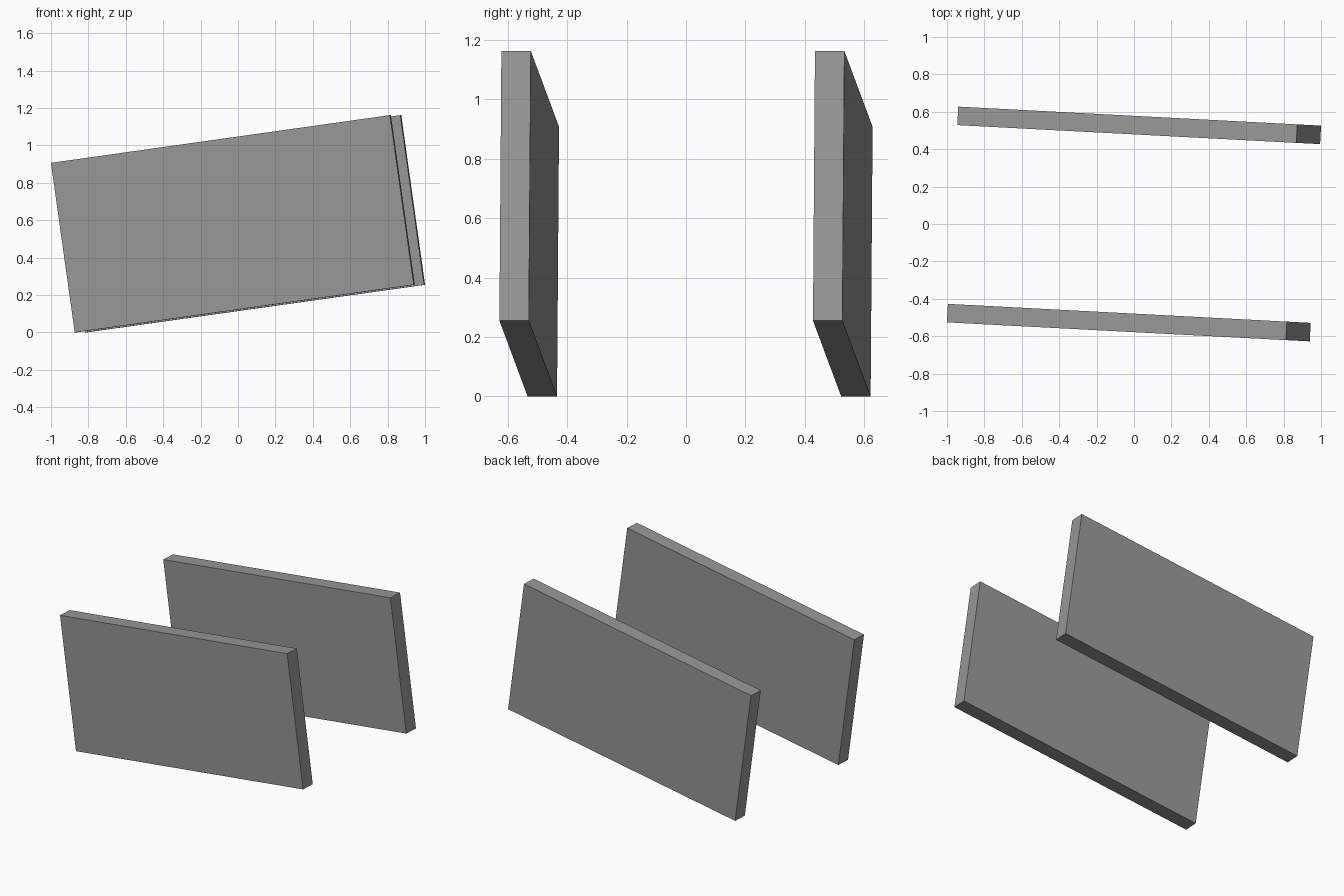
import bpy
from math import radians
from mathutils import Euler, Vector

if "Cube" in bpy.data.objects:
    bpy.data.objects.remove(bpy.data.objects["Cube"])

# Shared tilt: pitched 8 degrees up to the right, yawed 3 degrees
tilt = Euler((0, radians(-8), radians(-3)), 'XYZ')
SIZE = (1.833, 0.099, 0.916)

# Dark grey finish
dark_grey = bpy.data.materials.new("dark_grey")
dark_grey.diffuse_color = (0.31, 0.31, 0.31, 1)
dark_grey.use_nodes = True
dark_grey.node_tree.nodes["Principled BSDF"].inputs["Base Color"].default_value = dark_grey.diffuse_color


def panel(name, offset):
    """Rectangular slab, offset along the tilted thickness axis."""
    centre = tilt.to_matrix() @ Vector((0, offset, 0)) + Vector((0, 0, 0.581))
    bpy.ops.mesh.primitive_cube_add(size=1, location=centre, rotation=tilt)
    obj = bpy.context.object
    obj.name = name
    obj.scale = SIZE
    bpy.ops.object.transform_apply(location=False, rotation=False, scale=True)
    obj.data.materials.append(dark_grey)


# Two parallel panels
panel("front_panel", -0.528)
panel("back_panel", 0.528)
